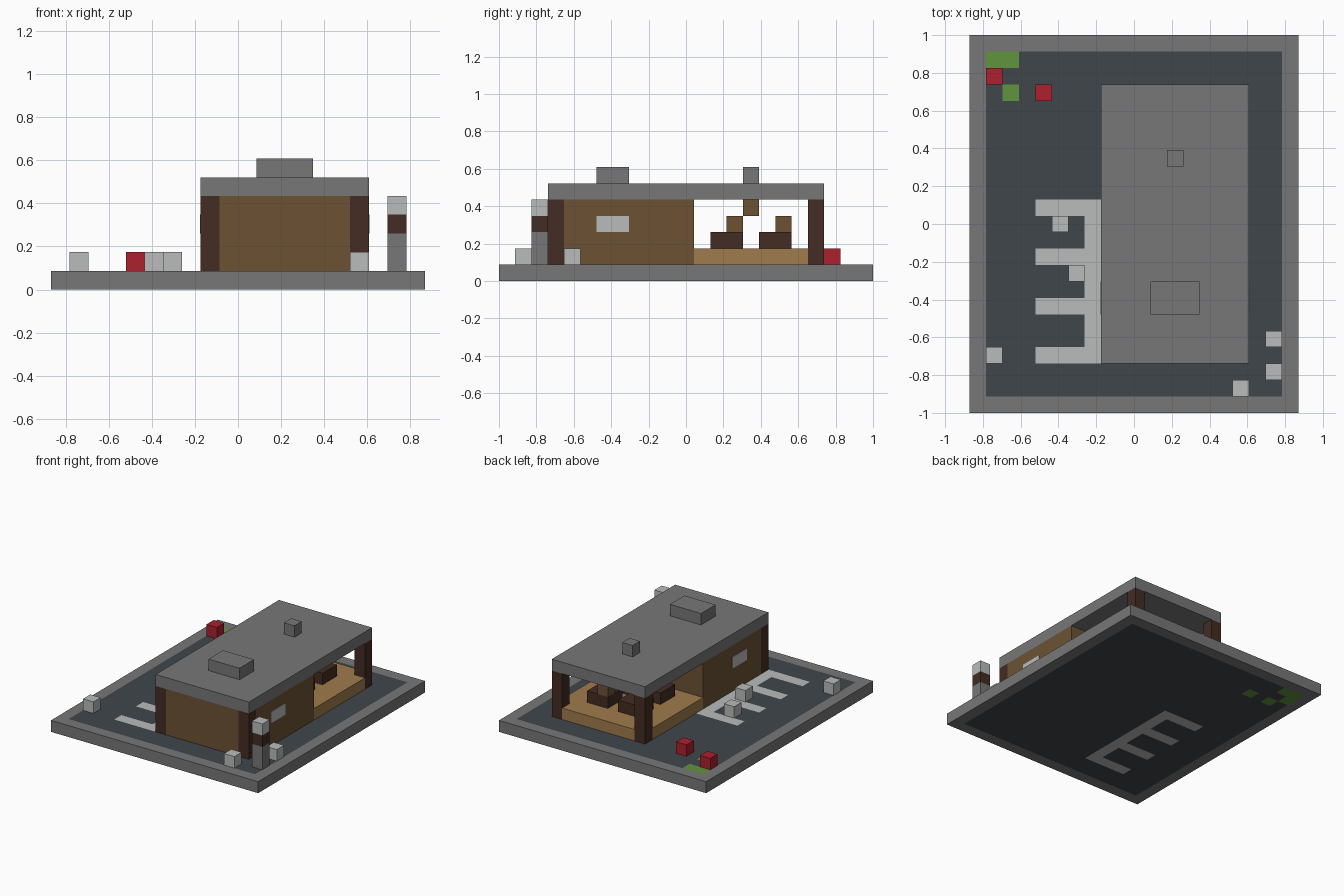
import bpy
import bmesh
from mathutils import Vector

cube = bpy.data.objects.get("Cube")
if cube:
    bpy.data.objects.remove(cube)

U = 2 / 23          # edge of one block
HALF_Y = 11.5       # half the depth in blocks


def linear(v):
    v /= 255
    return v / 12.92 if v <= 0.04045 else ((v + 0.055) / 1.055) ** 2.4


def material(name, r, g, b):
    mat = bpy.data.materials.new(name)
    colour = (linear(r), linear(g), linear(b), 1)
    mat.diffuse_color = colour
    mat.use_nodes = True
    mat.node_tree.nodes["Principled BSDF"].inputs["Base Color"].default_value = colour
    return mat


STONE = material("stone grey", 119, 119, 119)
ASPHALT = material("dark slate", 64, 70, 75)
PALE = material("pale grey", 186, 187, 187)
GRASS = material("grass green", 97, 147, 62)
RED = material("red", 172, 33, 46)
TIMBER = material("dark timber", 67, 44, 35)
WALL = material("brown wall", 108, 82, 52)
FLOOR = material("light wood", 160, 124, 76)


def add_object(name, bm, mats):
    mesh = bpy.data.meshes.new(name)
    bm.to_mesh(mesh)
    bm.free()
    for mat in mats:
        mesh.materials.append(mat)
    obj = bpy.data.objects.new(name, mesh)
    bpy.context.collection.objects.link(obj)
    return obj


def box(name, mat, x, y, z, size=(1, 1, 1)):
    """Box from its low corner and size, in blocks."""
    bm = bmesh.new()
    bmesh.ops.create_cube(bm, size=1)
    for v in bm.verts:
        v.co = Vector(((v.co[i] + 0.5) * size[i] + (x, y, z)[i]) * U for i in range(3))
    return add_object(name, bm, [mat])


# Ground slab: kerb, asphalt, parking lines and grass, one tile per block
def tile(x, y):
    if abs(x) > 9 or abs(y) > HALF_Y - 1:
        return 0
    if -8.5 < y < 1.5:
        if -3 < x < -2:
            return 2
        if -6 < x < -3 and round(y + 8) % 3 == 0:
            return 2
    if (round(x - 0.5), round(y)) in {(-9, 10), (-8, 10), (-9, 9), (-8, 8), (-6, 8)}:
        return 3
    return 1


bm = bmesh.new()
bmesh.ops.create_grid(bm, x_segments=20, y_segments=23, size=1)
for v in bm.verts:
    v.co = (v.co.x * 10 * U, v.co.y * HALF_Y * U, U)
for f in bm.faces:
    c = f.calc_center_median() / U
    f.material_index = tile(c.x, c.y)
ground = add_object("ground_slab", bm, [STONE, ASPHALT, PALE, GRASS])
solid = ground.modifiers.new("thickness", "SOLIDIFY")
solid.thickness = U
solid.offset = -1

# Closed room: walls, windows on both sides
box("front_wall", WALL, -1, -8.5, 1, (7, 1, 4))
box("inner_wall", WALL, -1, -0.5, 1, (7, 1, 4))
for side, x, face in (("right", -2, -2.04), ("left", 6, 6.96)):
    box(side + "_wall", WALL, x, -7.5, 1, (1, 8, 4))
    box(side + "_window", PALE, face, -5.5, 3, (0.08, 2, 1))
    # Corner posts
    box(side + "_front_post", TIMBER, x, -8.5, 1, (1, 1, 4))
    box(side + "_back_post", TIMBER, x, 7.5, 1, (1, 1, 4))

# Open terrace floor, stepped around the back posts
box("terrace_floor", FLOOR, -2, 0.5, 1, (9, 7, 1))
box("terrace_edge", FLOOR, -1, 7.5, 1, (7, 1, 1))

# Terrace tables with boxes on top, and a hanging lamp
for x in (0, 3):
    for y in (1.5, 4.5):
        box("table", TIMBER, x, y, 2, (2, 2, 1))
box("table_box_front", WALL, 1, 2.5, 3)
box("table_box_back", WALL, 3, 5.5, 3)
box("hanging_lamp", WALL, 2, 3.5, 4)

# Roof with vents
box("roof", STONE, -2, -8.5, 5, (9, 17, 1))
box("large_vent", STONE, 1, -5.5, 6, (3, 2, 1))
box("small_vent", STONE, 2, 3.5, 6)

# Roadside sign column
box("sign_base", STONE, 8, -9.5, 1, (1, 1, 2))
box("sign_band", TIMBER, 8, -9.5, 3)
box("sign_top", PALE, 8, -9.5, 4)

# Loose blocks on the lot
for x, y in ((-9, -8.5), (-5, -0.5), (-4, -3.5), (6, -10.5), (8, -7.5)):
    box("pale_block", PALE, x, y, 1)
for x, y in ((-9, 8.5), (-6, 7.5)):
    box("red_block", RED, x, y, 1)
